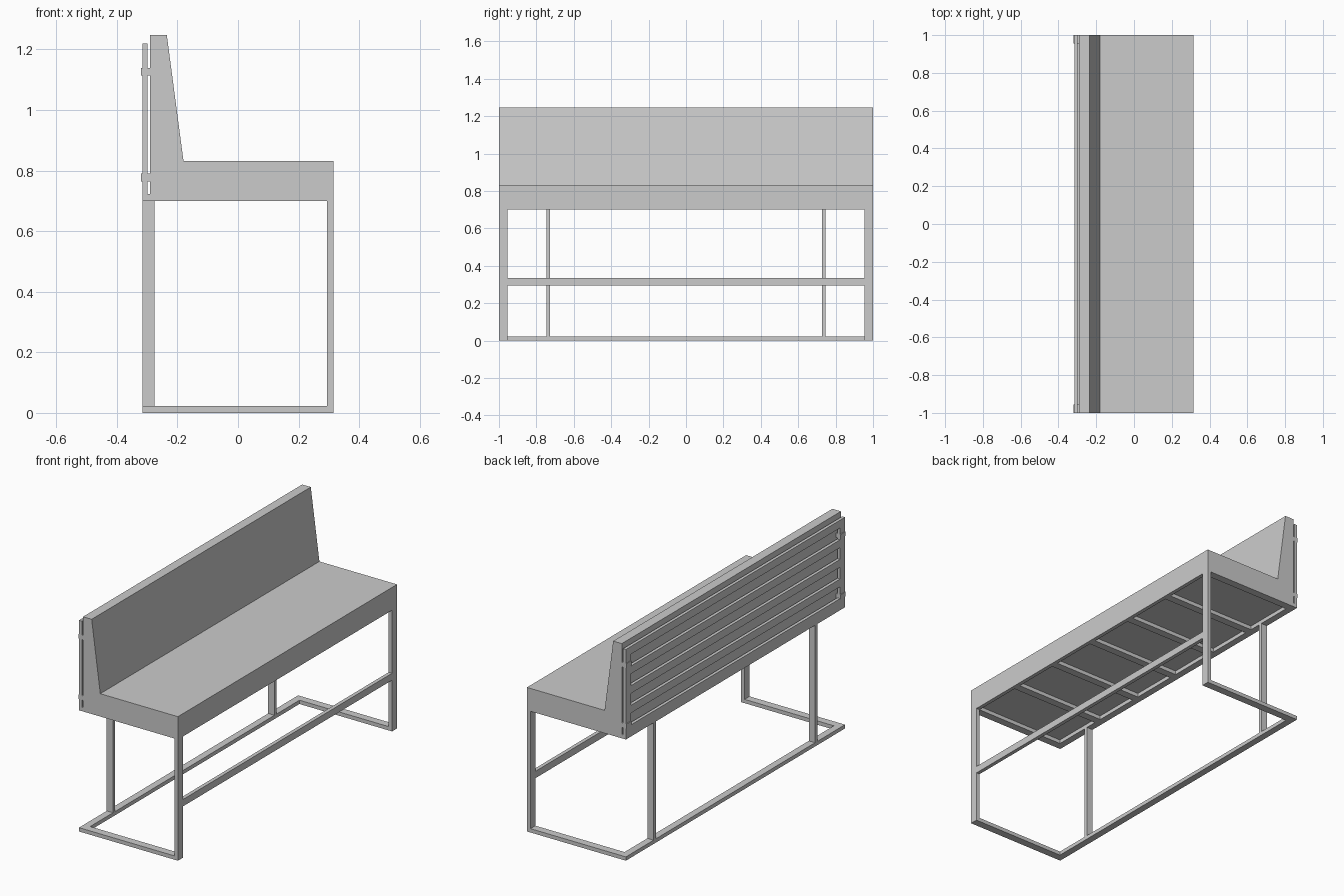
import bpy
import bmesh

if "Cube" in bpy.data.objects:
    bpy.data.objects.remove(bpy.data.objects["Cube"], do_unlink=True)

grey = bpy.data.materials.new("plain grey")
grey.use_nodes = True
colour = (0.6, 0.6, 0.6, 1)
grey.diffuse_color = colour
grey.node_tree.nodes["Principled BSDF"].inputs["Base Color"].default_value = colour


def prism(name, profile, y0, y1):
    """Extrude an (x, z) profile from y0 to y1."""
    bm = bmesh.new()
    face = bm.faces.new([bm.verts.new((x, y0, z)) for x, z in profile])
    grown = bmesh.ops.extrude_face_region(bm, geom=[face])
    verts = [g for g in grown["geom"] if isinstance(g, bmesh.types.BMVert)]
    bmesh.ops.translate(bm, verts=verts, vec=(0, y1 - y0, 0))
    bmesh.ops.recalc_face_normals(bm, faces=bm.faces)
    mesh = bpy.data.meshes.new(name)
    bm.to_mesh(mesh)
    bm.free()
    mesh.materials.append(grey)
    obj = bpy.data.objects.new(name, mesh)
    bpy.context.collection.objects.link(obj)
    return obj


def box(name, x0, x1, y0, y1, z0, z1):
    return prism(name, [(x0, z0), (x1, z0), (x1, z1), (x0, z1)], y0, y1)


def pair(name, x0, x1, y0, y1, z0, z1):
    """A box at the left end and its mirror image at the right end."""
    box(name + "_near", x0, x1, -y1, -y0, z0, z1)
    box(name + "_far", x0, x1, y0, y1, z0, z1)


X = 0.316        # half depth
IN = 0.955       # inner face of the end tubes
T = 0.022        # tube thickness
SEAT = 0.70      # underside of the seat frame
TOP = 1.22       # top of the back frame
W = 1 - IN       # tube width

# Upholstered seat and backrest in one profile
prism("seat_and_backrest",
      [(-0.29, SEAT + T), (X, SEAT + T), (X, 0.832), (-0.18, 0.832),
       (-0.235, 1.247), (-0.29, 1.247)], -1, 1)

# Frame under the seat with cross slats
pair("seat_frame_end", -X, X, IN, 1, SEAT, SEAT + T)
box("seat_frame_front", X - T, X, -IN, IN, SEAT, SEAT + T)
box("seat_frame_rear", -X, -X + 0.04, -IN, IN, SEAT, SEAT + T)
for i in range(1, 6):
    y = -IN + i * IN / 3
    box(f"seat_slat_{i}", -X + 0.04, X - T, y - W / 2, y + W / 2, SEAT, SEAT + T)

# Back frame with horizontal rails
B = -0.298
pair("back_frame_upright", -X, B, IN, 1, SEAT + T, TOP)
for i in range(5):
    z = SEAT + T + i * (TOP - W - SEAT - T) / 4
    box(f"back_rail_{i + 1}", -X, B, -IN, IN, z, z + W)

# Brackets holding the back frame to the backrest
for label, z in (("lower", 0.777), ("upper", 1.126)):
    pair(f"{label}_bracket", -0.32, -0.29, IN, 1, z - 0.013, z + 0.013)

# Legs, ground frame and stretcher
pair("front_leg", X - T, X, IN, 1, T, SEAT)
pair("rear_leg", -X, -X + 0.04, 0.727, 0.747, T, SEAT)
pair("ground_end_rail", -X, X, IN, 1, 0, T)
box("ground_rear_rail", -X, -X + 0.04, -IN, IN, 0, T)
box("stretcher", X - T, X, -IN, IN, 0.296, 0.336)
